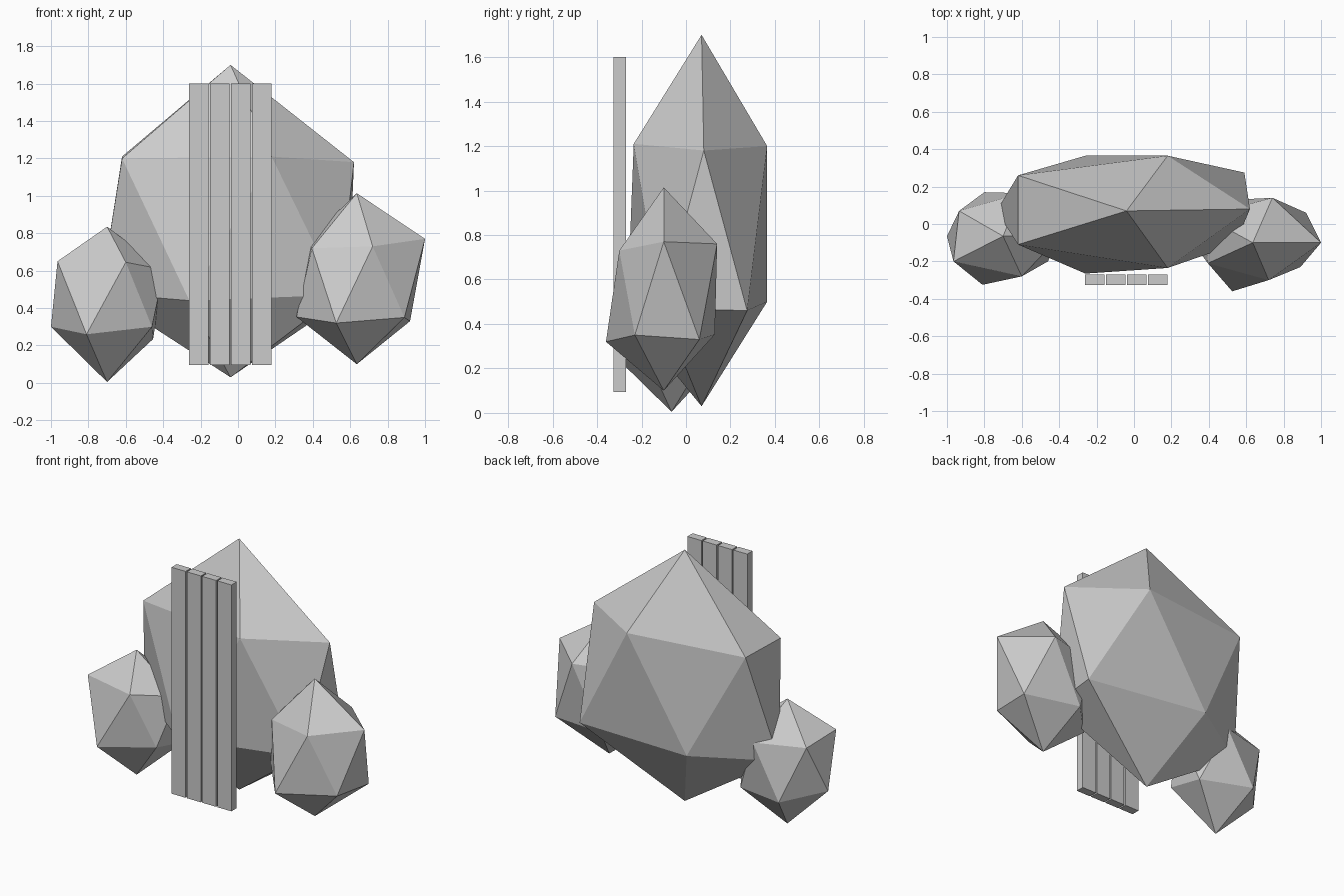
import bpy
from mathutils import Vector


def rock(name, centre, size, chips):
    """Stretched low-poly boulder; each chip pulls the nearest corner to a new point."""
    bpy.ops.mesh.primitive_ico_sphere_add(subdivisions=1, radius=1, location=centre)
    ob = bpy.context.object
    ob.name = name
    for v in ob.data.vertices:
        v.co = Vector(a * b for a, b in zip(v.co, size))
    for chip in chips:
        target = Vector(chip) - Vector(centre)
        min(ob.data.vertices, key=lambda v: (v.co - target).length).co = target
    return ob


# Main boulder
rock("main_boulder", (-0.04, 0.07, 0.865), (0.80, 0.35, 0.835), [
    (0.62, 0.08, 1.18), (0.18, -0.235, 1.21), (0.18, 0.365, 1.20),
    (-0.62, -0.11, 1.20), (-0.62, 0.26, 1.21),
    (-0.26, -0.265, 0.44), (-0.26, 0.365, 0.50), (0.59, 0.275, 0.46),
    (0.54, -0.11, 0.47), (-0.735, 0.07, 0.48)])

# Small boulders on both sides
rock("left_boulder", (-0.70, -0.065, 0.42), (0.34, 0.27, 0.415), [
    (-0.965, -0.20, 0.65), (-0.935, 0.07, 0.62), (-0.60, -0.28, 0.645),
    (-0.81, -0.325, 0.26), (-1.0, -0.065, 0.30), (-0.46, -0.20, 0.30),
    (-0.80, 0.17, 0.26)])
rock("right_boulder", (0.635, -0.10, 0.557), (0.36, 0.27, 0.457), [
    (1.0, -0.10, 0.77), (0.72, -0.30, 0.73), (0.395, -0.21, 0.72),
    (0.74, 0.14, 0.76), (0.525, -0.36, 0.32), (0.89, -0.23, 0.35),
    (0.92, 0.06, 0.33)])

# Row of upright slats in front
for i in range(4):
    bpy.ops.mesh.primitive_cube_add(size=1, location=(-0.21 + i * 0.1125, -0.2975, 0.8475))
    slat = bpy.context.object
    slat.name = f"slat_{i + 1}"
    slat.scale = (0.103, 0.055, 1.505)
